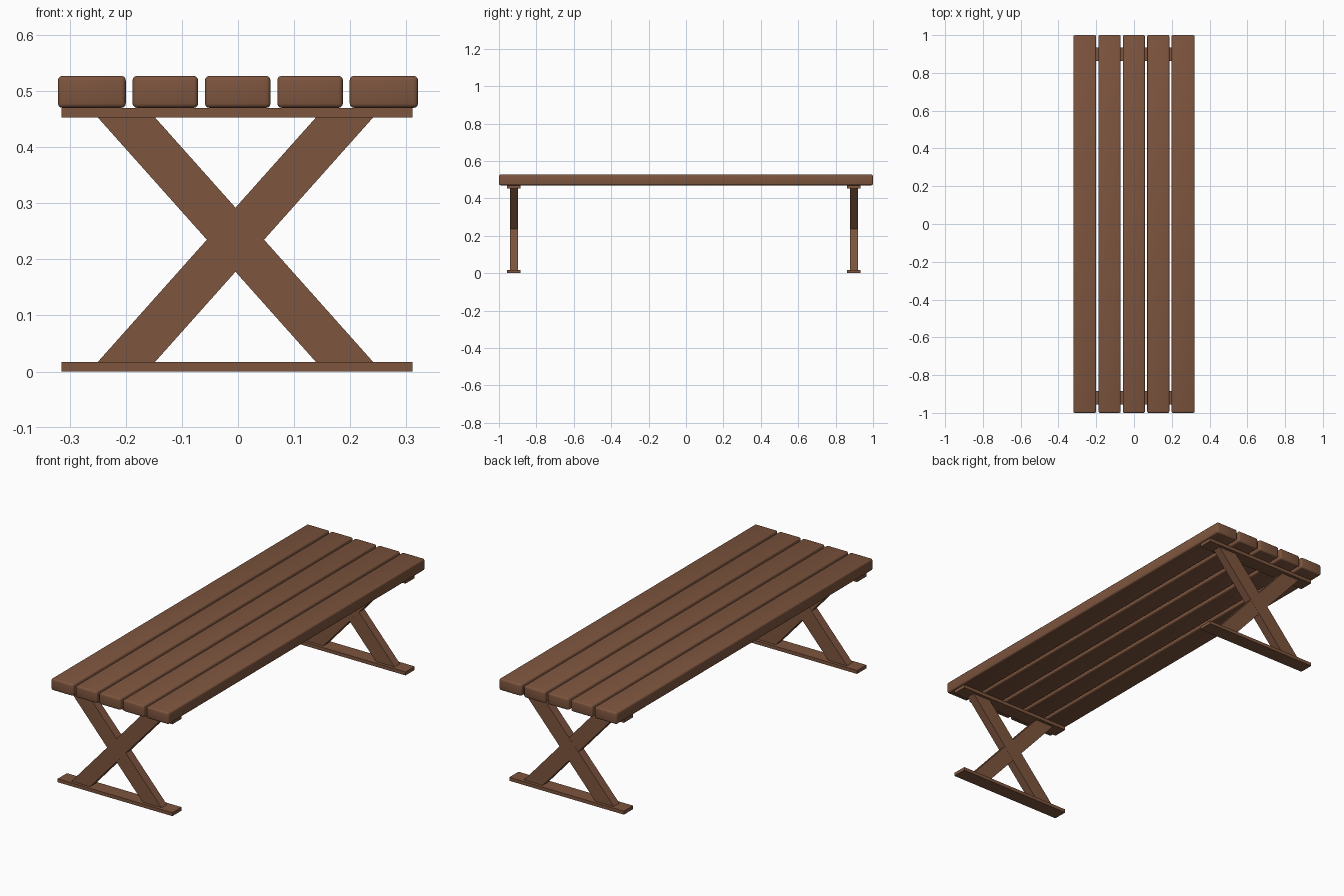
import bpy
import bmesh

cube = bpy.data.objects.get("Cube")
if cube:
    bpy.data.objects.remove(cube, do_unlink=True)

wood = bpy.data.materials.new("brown_wood")
wood.use_nodes = True
COLOR = (0.205, 0.09, 0.048, 1)
wood.diffuse_color = COLOR
wood.node_tree.nodes["Principled BSDF"].inputs["Base Color"].default_value = COLOR


def extrude_profile(name, profile, y_mid, depth, bevel=0):
    """Extrude an (x, z) outline along y, optionally rounding its edges."""
    mesh = bpy.data.meshes.new(name)
    bm = bmesh.new()
    y0 = y_mid - depth / 2
    face = bm.faces.new([bm.verts.new((x, y0, z)) for x, z in profile])
    ext = bmesh.ops.extrude_face_region(bm, geom=[face])
    verts = [v for v in ext["geom"] if isinstance(v, bmesh.types.BMVert)]
    bmesh.ops.translate(bm, verts=verts, vec=(0, depth, 0))
    bmesh.ops.recalc_face_normals(bm, faces=bm.faces)
    bm.to_mesh(mesh)
    bm.free()
    mesh.materials.append(wood)
    obj = bpy.data.objects.new(name, mesh)
    bpy.context.collection.objects.link(obj)
    if bevel:
        mod = obj.modifiers.new("rounded_edges", "BEVEL")
        mod.width = bevel
        mod.segments = 3
        bpy.ops.object.select_all(action="DESELECT")
        obj.select_set(True)
        bpy.context.view_layer.objects.active = obj
        bpy.ops.object.modifier_apply(modifier=mod.name)
        bpy.ops.object.shade_smooth_by_angle()
    return obj


def rect(x0, x1, z0, z1):
    return [(x0, z0), (x1, z0), (x1, z1), (x0, z1)]


# Table top: five rounded planks, the outer pair slightly wider
planks = [(-0.321, -0.2), (-0.188, -0.071), (-0.059, 0.058), (0.07, 0.187), (0.199, 0.321)]
for i, (x0, x1) in enumerate(planks):
    extrude_profile(f"top_plank_{i + 1}", rect(x0, x1, 0.47, 0.527), 0, 2, 0.008)

# Trestles: a flat foot, a flat top rail and two crossed legs at each end
RAIL, TOP = 0.017, 0.47
LOW, HIGH = RAIL, TOP - RAIL
for end, y in (("front", -0.92), ("back", 0.898)):
    extrude_profile(f"{end}_foot", rect(-0.315, 0.311, 0, RAIL), y, 0.072)
    extrude_profile(f"{end}_top_rail", rect(-0.315, 0.311, HIGH, TOP), y, 0.072)
    rising = [(-0.25, LOW), (-0.148, LOW), (0.241, HIGH), (0.139, HIGH)]
    falling = [(0.241, LOW), (0.139, LOW), (-0.25, HIGH), (-0.148, HIGH)]
    extrude_profile(f"{end}_rising_leg", rising, y, 0.043)
    extrude_profile(f"{end}_falling_leg", falling, y, 0.042)
